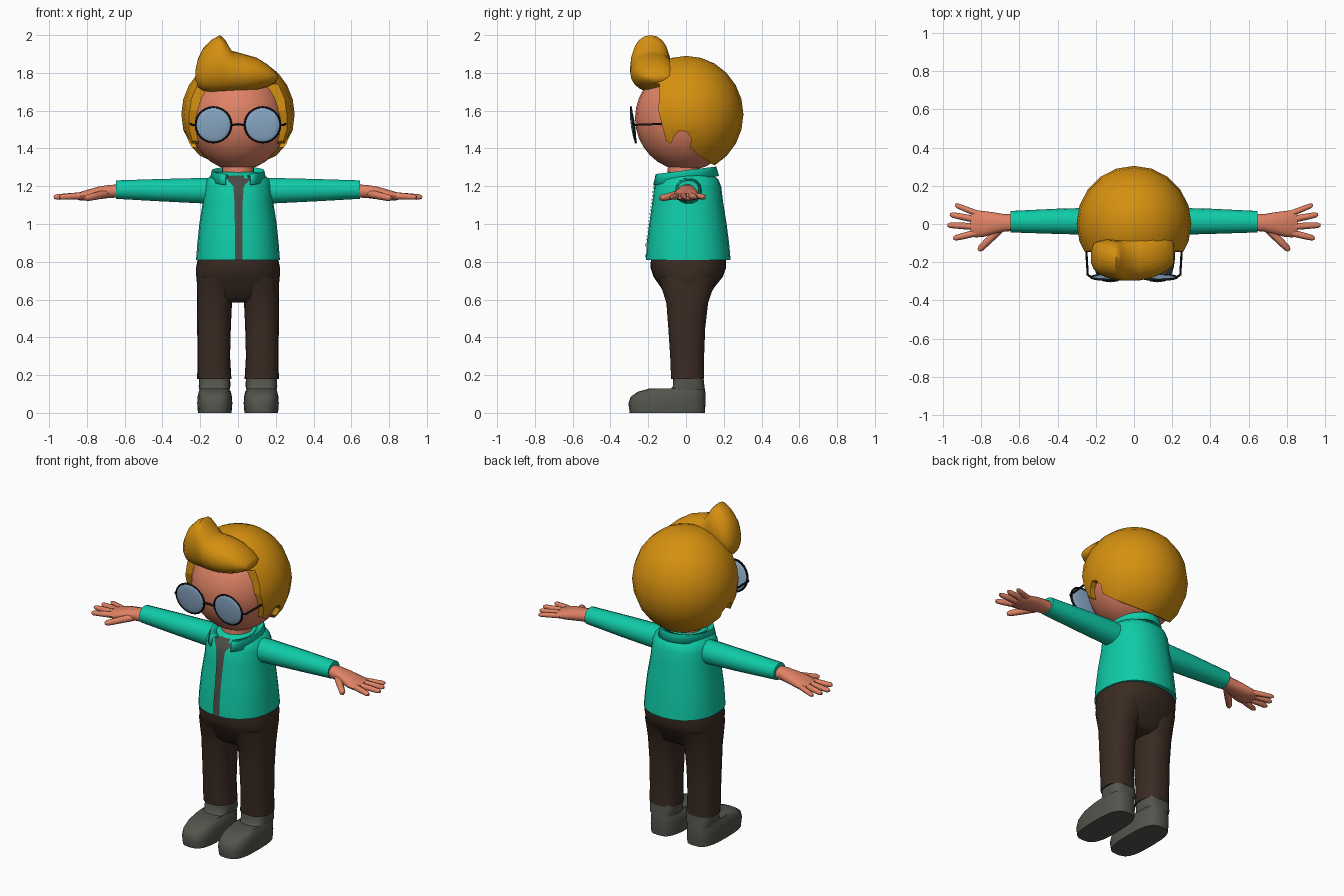
import bpy, bmesh, math
from mathutils import Vector

if "Cube" in bpy.data.objects:
    bpy.data.objects.remove(bpy.data.objects["Cube"])


def material(name, rgb):
    m = bpy.data.materials.new(name)
    m.diffuse_color = (*rgb, 1)
    m.use_nodes = True
    m.node_tree.nodes["Principled BSDF"].inputs["Base Color"].default_value = m.diffuse_color
    return m


TEAL = material("teal cloth", (0.005, 0.60, 0.39))
HAIR = material("golden hair", (0.67, 0.28, 0.005))
SKIN = material("skin", (0.75, 0.225, 0.13))
BROWN = material("dark brown cloth", (0.042, 0.024, 0.016))
BOOT = material("boot grey", (0.085, 0.09, 0.073))
SHIRT = material("shirt grey", (0.07, 0.07, 0.06))
LENS = material("lens blue", (0.27, 0.42, 0.60))
BLACK = material("frame black", (0.006, 0.007, 0.009))


def finish(ob, mat, mirror=False, angle=40):
    ob.data.materials.append(mat)
    bpy.ops.object.select_all(action='DESELECT')
    bpy.context.view_layer.objects.active = ob
    ob.select_set(True)
    bpy.ops.object.shade_smooth_by_angle(angle=math.radians(angle))
    if mirror:
        ob.modifiers.new("mirror", 'MIRROR').use_mirror_merge = False
    return ob


def mesh_object(name, verts, faces):
    me = bpy.data.meshes.new(name)
    bm = bmesh.new()
    vs = [bm.verts.new(v) for v in verts]
    for f in faces:
        bm.faces.new([vs[i] for i in f])
    bmesh.ops.recalc_face_normals(bm, faces=bm.faces)
    bm.to_mesh(me)
    bm.free()
    ob = bpy.data.objects.new(name, me)
    bpy.context.collection.objects.link(ob)
    return ob


def loft(name, rings, axis, mat, n=20, e=2.0, mirror=False, angle=40):
    """rings: (position on axis, min a, max a, min b, max b), superellipse sections"""
    verts, faces = [], []
    for t, a0, a1, b0, b1 in rings:
        for i in range(n):
            w = 2 * math.pi * i / n
            c, s = math.cos(w), math.sin(w)
            a = (a0 + a1) / 2 + (a1 - a0) / 2 * math.copysign(abs(c) ** (2 / e), c)
            b = (b0 + b1) / 2 + (b1 - b0) / 2 * math.copysign(abs(s) ** (2 / e), s)
            verts.append((a, b, t) if axis == 'z' else (t, a, b))
    for r in range(len(rings) - 1):
        for i in range(n):
            j = (i + 1) % n
            faces.append((r * n + i, r * n + j, (r + 1) * n + j, (r + 1) * n + i))
    faces += [list(range(n)), list(range(len(verts) - n, len(verts)))]
    return finish(mesh_object(name, verts, faces), mat, mirror, angle)


def tubes(name, paths, mat, mirror=False, res=2):
    """paths: lists of (x, y, z, radius)"""
    cu = bpy.data.curves.new(name, 'CURVE')
    cu.dimensions = '3D'
    cu.bevel_depth, cu.bevel_resolution, cu.use_fill_caps = 1, res, True
    for path in paths:
        sp = cu.splines.new('POLY')
        sp.points.add(len(path) - 1)
        for p, (x, y, z, r) in zip(sp.points, path):
            p.co, p.radius = (x, y, z, 1), r
    ob = bpy.data.objects.new(name, cu)
    bpy.context.collection.objects.link(ob)
    bpy.ops.object.select_all(action='DESELECT')
    bpy.context.view_layer.objects.active = ob
    ob.select_set(True)
    bpy.ops.object.convert(target='MESH')
    return finish(bpy.context.object, mat, mirror, 60)


def ellipsoid(name, center, radii, mat, seg=20, rows=14, rx=0, mirror=False):
    bpy.ops.mesh.primitive_uv_sphere_add(segments=seg, ring_count=rows, radius=1)
    ob = bpy.context.object
    ob.name = name
    for v in ob.data.vertices:
        y, z = v.co.y * radii[1], v.co.z * radii[2]
        c, s = math.cos(rx), math.sin(rx)
        v.co = Vector((v.co.x * radii[0], c * y - s * z, s * y + c * z)) + Vector(center)
    return finish(ob, mat, mirror)


# boots and trousers
loft("boot", [(0, .034, .212, -.298, .10), (.05, .03, .216, -.305, .103),
              (.085, .032, .214, -.293, .103), (.112, .038, .208, -.255, .102),
              (.13, .05, .2, -.19, .10), (.122, .045, .205, -.085, .10),
              (.14, .04, .208, -.07, .098), (.19, .042, .206, -.068, .092)],
     'z', BOOT, 24, 3, True, 50)
loft("trouser_leg", [(.18, .035, .216, -.08, .096), (.3, .042, .215, -.085, .097),
                     (.45, .038, .216, -.095, .103), (.58, .032, .218, -.105, .118),
                     (.66, .01, .218, -.13, .145), (.72, .0, .216, -.15, .17)],
     'z', BROWN, 18, 2.5, True)
loft("trouser_hips", [(.585, -.12, .12, -.07, .08), (.61, -.19, .19, -.105, .12),
                      (.66, -.215, .215, -.13, .147), (.72, -.221, .221, -.172, .195),
                      (.77, -.222, .222, -.188, .213), (.83, -.21, .21, -.185, .21)],
     'z', BROWN, 24, 2.4)

# jacket body
JACKET = [(.81, -.222, .222, -.212, .236), (.9, -.215, .215, -.208, .228),
          (1.0, -.205, .205, -.195, .215), (1.12, -.186, .186, -.178, .196),
          (1.2, -.18, .18, -.168, .186), (1.235, -.168, .168, -.15, .172),
          (1.258, -.14, .14, -.12, .145), (1.275, -.1, .1, -.095, .11)]
loft("jacket", JACKET, 'z', TEAL, 24, 2.2)

# shirt strip showing in the open front
verts, faces = [], []
for (z, x0, x1, y0, y1), w in zip(JACKET, (.02, .02, .02, .022, .028, .06, .085)):
    for x in (-w, 0, w):
        k = (1 - abs((x + .003) / x1) ** 2.2) ** (1 / 2.2)
        verts.append((x + .003, (y0 + y1) / 2 - (y1 - y0) / 2 * k - .005, z))
for r in range(6):
    for c in range(2):
        i = r * 3 + c
        faces.append((i, i + 1, i + 4, i + 3))
finish(mesh_object("shirt_strip", verts, faces), SHIRT)

# collar, open at the front
verts, faces, N = [], [], 20
for i in range(N + 1):
    w = math.radians(-62 + 304 * i / N)
    c, s = math.cos(w), math.sin(w)
    back = (s + 1) / 2
    for rx, ry, z in ((.15, .185, 1.205 + .05 * back), (.14, .17, 1.262 + .042 * back),
                      (.105, .125, 1.255 + .03 * back)):
        verts.append((rx * c, ry * s - .01, z))
for i in range(N):
    for j in range(2):
        k = i * 3 + j
        faces.append((k, k + 1, k + 4, k + 3))
collar = finish(mesh_object("collar", verts, faces), TEAL)
collar.modifiers.new("thickness", 'SOLIDIFY').thickness = .01

# sleeves and hands
loft("sleeve", [(.12, -.06, .085, 1.10, 1.245), (.2, -.057, .085, 1.108, 1.245),
                (.4, -.052, .08, 1.118, 1.24), (.646, -.044, .068, 1.132, 1.232)],
     'x', TEAL, 14, 2.1, True)
loft("palm", [(.62, -.035, .05, 1.14, 1.21), (.68, -.04, .052, 1.137, 1.208),
              (.74, -.055, .062, 1.13, 1.198), (.79, -.068, .068, 1.124, 1.184),
              (.83, -.07, .072, 1.123, 1.172), (.855, -.06, .062, 1.13, 1.162)],
     'x', SKIN, 14, 2.3, True)


def finger(ax, ay, bx, by, r=.017, za=1.15, zb=1.142):
    pts = []
    for t, k in ((0, 1.1), (.5, 1), (.9, .85), (1, .45)):
        pts.append((ax + (bx - ax) * t, ay + (by - ay) * t, za + (zb - za) * t, r * k))
    return pts


tubes("fingers", [finger(.81, .05, .935, .10, .015), finger(.82, .022, .962, .05),
                  finger(.82, -.014, .975, -.006), finger(.82, -.045, .945, -.076),
                  finger(.70, -.025, .812, -.138, .02, 1.16, 1.135)], SKIN, True)

# neck and head
loft("neck", [(1.2, -.085, .085, -.10, .075), (1.34, -.085, .085, -.095, .075)], 'z', SKIN)
ellipsoid("head", (0, 0, 1.56), (.26, .27, .277), SKIN, 24, 16)

# hair cap: ellipsoid trimmed by a side-view profile
hair = ellipsoid("hair_cap", (0, .002, 1.58), (.3, .302, .31), HAIR, 20, 12)
profile = [(-.5, 1.74), (-.14, 1.74), (-.146, 1.6), (-.105, 1.44), (-.08, 1.425),
           (-.06, 1.47), (-.03, 1.495), (.005, 1.485), (.03, 1.45), (.02, 1.405),
           (.08, 1.355), (.15, 1.31), (.5, 1.31), (.5, 1.1), (-.5, 1.1)]
n = len(profile)
cutter = mesh_object("hair_cutter", [(x, y, z) for x in (-.5, .5) for y, z in profile],
                     [list(range(n)), list(range(n, 2 * n))] +
                     [(i, (i + 1) % n, n + (i + 1) % n, n + i) for i in range(n)])
cutter.hide_render = True
mod = hair.modifiers.new("trim", 'BOOLEAN')
mod.operation, mod.solver, mod.object = 'DIFFERENCE', 'EXACT', cutter
bpy.ops.object.select_all(action='DESELECT')
bpy.context.view_layer.objects.active = hair
hair.select_set(True)
bpy.ops.object.modifier_apply(modifier=mod.name)
bpy.data.objects.remove(cutter)
bpy.ops.object.shade_smooth_by_angle(angle=math.radians(35))

# swept-up quiff over the forehead
loft("quiff", [(-.226, -.2, -.15, 1.765, 1.81), (-.212, -.235, -.1, 1.725, 1.875),
               (-.185, -.262, -.09, 1.705, 1.93), (-.14, -.282, -.08, 1.70, 1.975),
               (-.095, -.29, -.085, 1.70, 2.0), (-.068, -.295, -.085, 1.70, 1.975),
               (-.035, -.296, -.07, 1.70, 1.918), (.03, -.295, -.05, 1.70, 1.9),
               (.1, -.28, -.05, 1.708, 1.88), (.16, -.25, -.06, 1.728, 1.842),
               (.2, -.22, -.08, 1.75, 1.805), (.21, -.19, -.12, 1.765, 1.788)],
     'x', HAIR, 20, 2.1, False, 60)

# spectacles
TILT = math.radians(8)
ellipsoid("lens", (.13, -.281, 1.525), (.092, .011, .092), LENS, 24, 12, TILT, True)
rim = []
for i in range(25):
    w = 2 * math.pi * i / 24
    rim.append((.13 + .094 * math.cos(w), -.279 - .094 * math.sin(w) * math.sin(TILT),
                1.525 + .094 * math.sin(w) * math.cos(TILT), .006))
tubes("rim", [rim], BLACK, True, 1)
tubes("temple", [[(.222, -.28, 1.525, .006), (.242, -.265, 1.525, .006),
                  (.25, -.13, 1.53, .006), (.258, .0, 1.53, .006)]], BLACK, True, 1)
tubes("bridge", [[(-.04, -.28, 1.522, .006), (0, -.284, 1.528, .006),
                  (.04, -.28, 1.522, .006)]], BLACK, False, 1)
